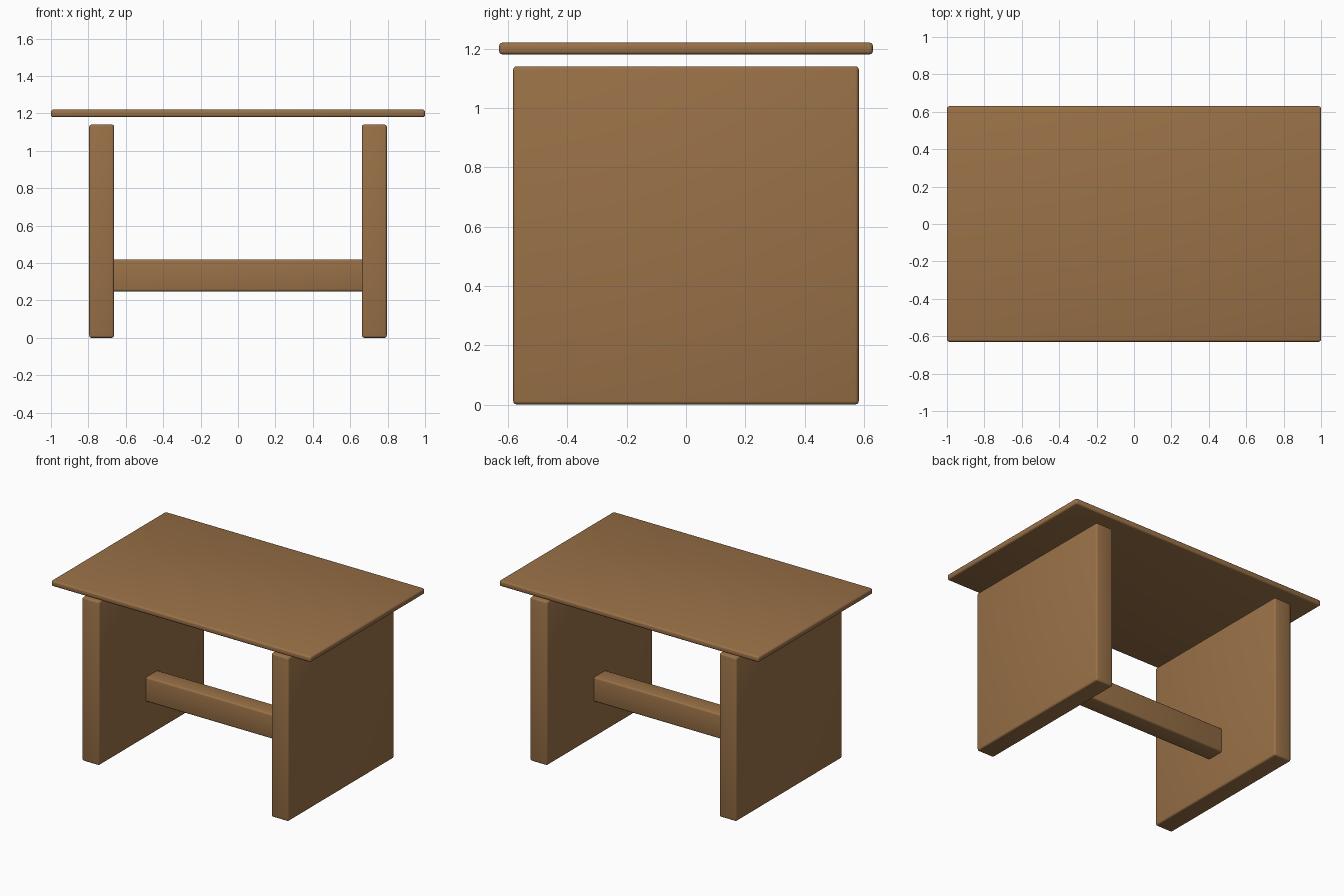
import bpy

cube = bpy.data.objects.get("Cube")
if cube:
    bpy.data.objects.remove(cube, do_unlink=True)

# Wood colour shared by every board
wood = bpy.data.materials.new("brown_wood")
wood.use_nodes = True
colour = (0.32, 0.165, 0.063, 1)
wood.diffuse_color = colour
wood.node_tree.nodes["Principled BSDF"].inputs["Base Color"].default_value = colour


def board(name, size, centre):
    """Solid board with softly rounded edges."""
    bpy.ops.mesh.primitive_cube_add(size=1, location=centre)
    obj = bpy.context.object
    obj.name = name
    obj.scale = size
    bpy.ops.object.transform_apply(location=False, rotation=False, scale=True)
    obj.data.materials.append(wood)
    bevel = obj.modifiers.new("rounded_edges", 'BEVEL')
    bevel.width = 0.012
    bevel.segments = 3
    bpy.ops.object.modifier_apply(modifier=bevel.name)
    bpy.ops.object.shade_smooth_by_angle()
    return obj


# Thin top floating just above the supports
board("table_top", (2, 1.26, 0.04), (0, 0, 1.2))

# Slab supports on both sides
for side, sign in (("left", 1), ("right", -1)):
    board(side + "_panel_leg", (0.133, 1.165, 1.14), (sign * 0.729, 0, 0.57))

# Stretcher between the supports
board("stretcher", (1.35, 0.13, 0.172), (0, 0, 0.334))
